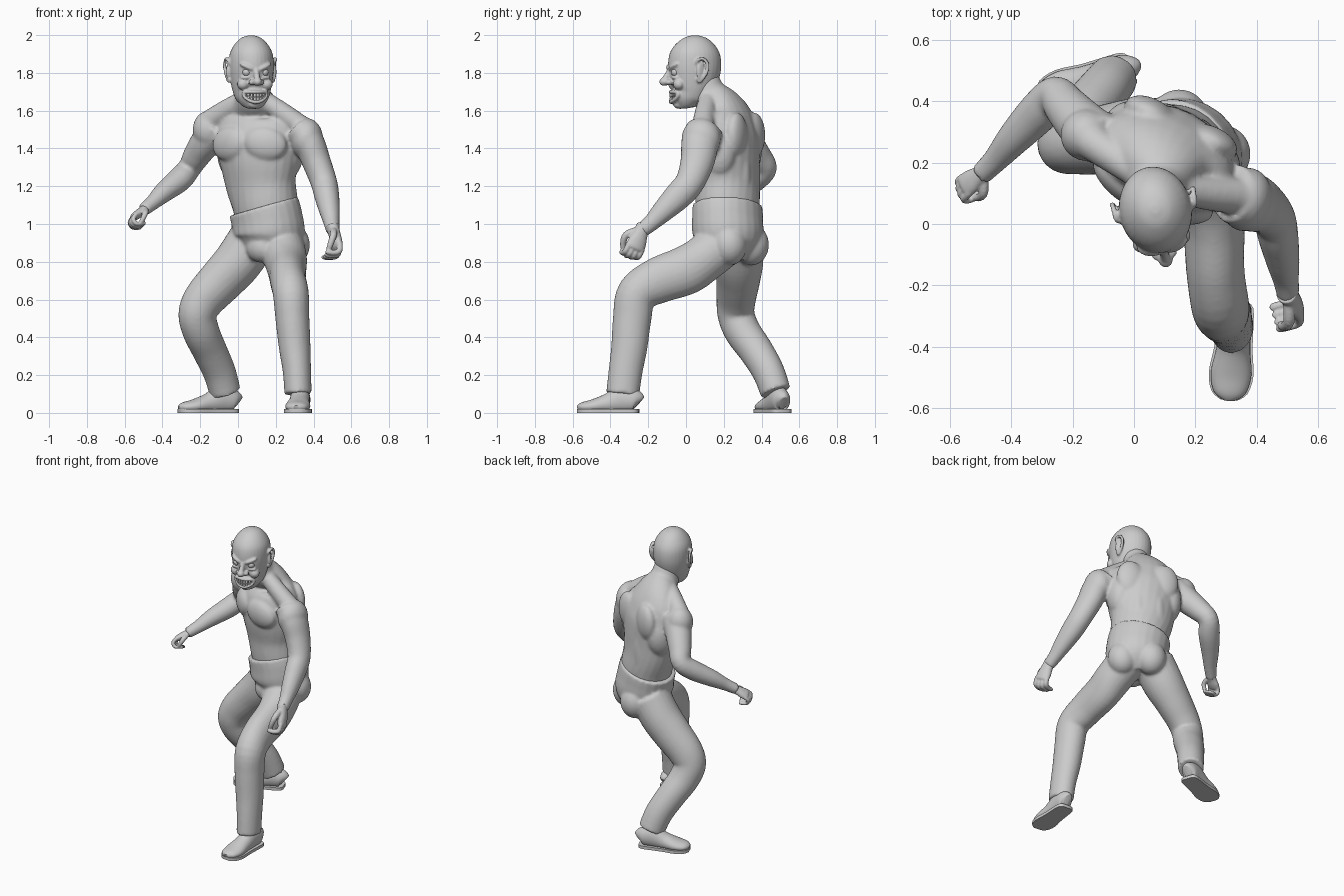
import bpy, bmesh, math
from mathutils import Vector, Matrix
from math import sin, cos, pi, radians


def spline(rows, n=5):
    """Catmull-Rom through rows of numbers."""
    p = [rows[0]] + list(rows) + [rows[-1]]
    out = []
    for i in range(1, len(p) - 2):
        for k in range(n):
            t = k / n
            out.append([0.5 * (2 * b + (c - a) * t + (2 * a - 5 * b + 4 * c - d) * t * t
                               + (3 * b - a - 3 * c + d) * t ** 3)
                        for a, b, c, d in zip(*p[i - 1:i + 3])])
    return out + [list(rows[-1])]


def tube(bm, rows, lat=None, zmin=None, sides=24, n=5):
    """Loft ellipses; row = x, y, z, half width, half depth (, yaw in degrees)."""
    rows = spline(rows, n)
    pts = [Vector(r[:3]) for r in rows]
    rings = []
    for i, r in enumerate(rows):
        t = (pts[min(i + 1, len(pts) - 1)] - pts[max(i - 1, 0)]).normalized()
        u = Vector(lat) if lat else Vector((cos(radians(r[5])), sin(radians(r[5])), 0))
        u = (u - t * u.dot(t)).normalized()
        w = t.cross(u)
        ring = []
        for k in range(sides):
            a = 2 * pi * k / sides
            v = pts[i] + u * r[3] * cos(a) + w * r[4] * sin(a)
            if zmin is not None:
                v.z = max(v.z, zmin)
            ring.append(bm.verts.new(v))
        rings.append(ring)
    for A, B in zip(rings, rings[1:]):
        for k in range(sides):
            bm.faces.new((A[k], A[(k + 1) % sides], B[(k + 1) % sides], B[k]))
    bm.faces.new(rings[0])
    bm.faces.new(rings[-1])


def blob(bm, loc, scale, yaw=0, tilt=0, roll=0):
    m = (Matrix.Translation(loc) @ Matrix.Rotation(radians(yaw), 4, 'Z') @ Matrix.Rotation(tilt, 4, 'X')
         @ Matrix.Rotation(roll, 4, 'Y') @ Matrix.Diagonal((*scale, 1)))
    bmesh.ops.create_uvsphere(bm, u_segments=24, v_segments=16, radius=1, matrix=m)


def finish(bm, name, voxel=0, smooth=4, shade=True):
    bmesh.ops.recalc_face_normals(bm, faces=bm.faces)
    for f in bm.faces:
        f.smooth = shade
    me = bpy.data.meshes.new(name)
    bm.to_mesh(me)
    bm.free()
    ob = bpy.data.objects.new(name, me)
    bpy.context.collection.objects.link(ob)
    if voxel:
        r = ob.modifiers.new("fuse", 'REMESH')
        r.mode, r.voxel_size, r.use_smooth_shade = 'VOXEL', voxel, True
        s = ob.modifiers.new("soften", 'SMOOTH')
        s.factor, s.iterations = 0.5, smooth
    return ob


def frame(cx, cy, yaw):
    """Body-local placement: sideways, forward, height."""
    a = radians(yaw)
    return lambda u, f, z: Vector((cx + u * cos(a) + f * sin(a), cy + u * sin(a) - f * cos(a), z))


# Bare upper body with neck and arms
bm = bmesh.new()
tube(bm, [(.16, .22, .98, .17, .15, -40), (.145, .22, 1.10, .182, .162, -38), (.12, .22, 1.22, .198, .16, -32),
          (.11, .21, 1.35, .222, .17, -27), (.10, .21, 1.47, .24, .165, -25), (.09, .21, 1.56, .21, .135, -24),
          (.085, .19, 1.62, .15, .105, -20), (.08, .125, 1.68, .095, .095, -10), (.075, .09, 1.76, .08, .085, 0)])
chest = frame(.105, .21, -25)
for s in (-1, 1):
    blob(bm, chest(s * .105, .13, 1.425), (.115, .05, .09), -25 + s * 18, 0, s * .2)   # pectoral
    blob(bm, chest(s * .11, -.115, 1.47), (.09, .05, .12), -25)                        # shoulder blade
    blob(bm, chest(s * .06, -.125, 1.24), (.05, .045, .2), -25)                        # lower back
    blob(bm, chest(s * .16, -.03, 1.38), (.08, .1, .14), -25)                          # side of back
tube(bm, [(.04, .15, 1.66, .05, .05, 0), (-.05, .21, 1.61, .055, .055, 0), (-.14, .27, 1.55, .06, .06, 0)], (0, 1, 0))
tube(bm, [(.13, .12, 1.66, .05, .05, 0), (.24, .10, 1.585, .055, .055, 0), (.34, .09, 1.51, .06, .06, 0)], (0, 1, 0))
blob(bm, (-.155, .29, 1.50), (.085, .085, .10), -25)
blob(bm, (.365, .08, 1.45), (.085, .105, .11), -10)
tube(bm, [(-.10, .27, 1.52, .085, .085), (-.165, .32, 1.44, .083, .083), (-.22, .38, 1.36, .072, .072),
          (-.258, .42, 1.295, .062, .062), (-.31, .365, 1.235, .068, .064), (-.39, .28, 1.17, .056, .054),
          (-.45, .21, 1.115, .042, .04), (-.50, .16, 1.075, .036, .034)], (.96, -.28, 0))
tube(bm, [(.32, .10, 1.5, .085, .1), (.375, .075, 1.43, .083, .1), (.415, .06, 1.33, .076, .09),
          (.455, .02, 1.22, .07, .078), (.47, -.04, 1.15, .066, .075), (.485, -.12, 1.07, .055, .06),
          (.495, -.18, 1.01, .043, .046), (.503, -.235, .965, .037, .04)], (1, 0, 0))
finish(bm, "upper_body", .01, 5)

# Trousers: pelvis, seat and both legs
bm = bmesh.new()
tube(bm, [(.15, .21, .83, .13, .12, -40), (.165, .22, .93, .19, .18, -40),
          (.152, .22, 1.03, .198, .18, -40), (.135, .22, 1.095, .197, .177, -39)])
blob(bm, (.125, .13, .875), (.09, .07, .08), -40)
seat = frame(.165, .225, -40)
for s in (-1, 1):
    blob(bm, seat(s * .09, -.08, .89), (.095, .095, .11), -40)
tube(bm, [(.22, .22, .92, .12, .13), (.25, .10, .82, .115, .125), (.26, 0, .755, .102, .13),
          (.265, -.15, .70, .095, .122), (.28, -.26, .63, .095, .107), (.288, -.285, .5, .09, .102),
          (.30, -.30, .35, .084, .096), (.312, -.32, .22, .075, .09), (.318, -.335, .10, .072, .088)], (1, 0, 0))
tube(bm, [(.08, .28, .92, .13, .13), (0, .28, .80, .13, .128), (-.09, .275, .70, .115, .122),
          (-.18, .265, .60, .102, .112), (-.215, .265, .52, .097, .102), (-.195, .30, .43, .095, .098),
          (-.15, .37, .33, .09, .092), (-.10, .435, .22, .084, .088), (-.068, .475, .11, .08, .084)], (.5, -.87, 0))
finish(bm, "trousers", .01, 4)


# Shoes: rounded upper on a flat sole
def shoe(name, heel, d):
    d = Vector((*d, 0)).normalized()
    lat = Vector((-d.y, d.x, 0))
    prof = [(0, .022, .05, .04), (.02, .046, .062, .06), (.09, .052, .07, .075), (.16, .056, .05, .055),
            (.24, .066, .035, .038), (.3, .052, .03, .026), (.325, .02, .025, .014)]
    bm = bmesh.new()
    tube(bm, [(*(Vector(heel) + d * t + Vector((0, 0, z))), w, h) for t, w, z, h in prof], lat, .014)
    edge = spline([(t, w + .007) for t, w, _, _ in prof], 3)
    line = [Vector(heel) + d * t + lat * w for t, w in edge] + [Vector(heel) + d * t - lat * w for t, w in edge[::-1]]
    f = bm.faces.new([bm.verts.new(p) for p in line])
    up = bmesh.ops.extrude_face_region(bm, geom=[f])['geom']
    bmesh.ops.translate(bm, vec=(0, 0, .02), verts=[v for v in up if isinstance(v, bmesh.types.BMVert)])
    ob = finish(bm, name)
    bpy.context.view_layer.objects.active = ob
    ob.select_set(True)
    bpy.ops.object.shade_smooth_by_angle(angle=radians(50))
    ob.select_set(False)


shoe("left_shoe", (.338, -.25, 0), (-.09, -1))
shoe("right_shoe", (-.005, .515, 0), (-.94, -.34))


# Hands: palm, four curled fingers and a thumb
def hand(name, wrist, d, n, size, side, curl):
    w, d = Vector(wrist), Vector(d).normalized()
    n = Vector(n)
    n = (n - d * n.dot(d)).normalized()
    s = d.cross(n) * side
    at = lambda a, b, c: w + (d * a + s * b + n * c) * size
    row = lambda p, a, b: (*p, a * size, b * size)
    bm = bmesh.new()
    tube(bm, [row(at(-.03, 0, 0), .034, .032), row(at(.02, 0, 0), .038, .028), row(at(.06, 0, .003), .047, .027),
              row(at(.095, 0, .005), .047, .022), row(at(.105, 0, .006), .035, .012)], s)
    for i in range(4):
        b, L = -.036 + .024 * i, (1, 1.1, 1.05, .85)[i]
        tube(bm, [row(at(.085, b, .002), .014, .014), row(at(.085 + .04 * L, b, .018), .015, .015),
                  row(at(.085 + .042 * L, b, .055), .013, .013),
                  row(at(.085 + (.042 - curl) * L, b, .078), .012, .012),
                  row(at(.08 + (.042 - curl) * L, b, .08), .004, .004)], s, sides=12, n=4)
    tube(bm, [row(at(.01, -.025, .01), .018, .018), row(at(.045, -.058, .03), .018, .018),
              row(at(.085, -.05, .055), .015, .015), row(at(.11, -.03, .068), .012, .012),
              row(at(.115, -.027, .07), .004, .004)], d, sides=12, n=4)
    finish(bm, name, .005, 2)


hand("left_hand", (.505, -.235, .965), (.28, -.33, -.9), (-.85, -.3, -.1), 1.08, 1, .01)
hand("right_hand", (-.495, .165, 1.075), (-.72, -.5, -.42), (.35, -.25, -.9), .85, -1, .05)

# Head with brow, nose, lips, chin and ears
HY = 11.5
face = frame(.07, .045, HY)
ring = [(.05, 1.612, .03, .03), (.05, 1.625, .055, .05), (.042, 1.66, .082, .082), (.022, 1.70, .099, .105),
        (.008, 1.76, .111, .13), (0, 1.83, .118, .142), (-.002, 1.90, .113, .134), (-.003, 1.95, .088, .104),
        (-.003, 1.985, .052, .06), (-.003, 1.999, .012, .014)]
bm = bmesh.new()
tube(bm, [(*face(0, f, z), a, b, HY) for f, z, a, b in ring], sides=32)
blob(bm, face(0, .085, 1.635), (.034, .03, .025), HY)
tube(bm, [(*face(0, .125, 1.835), .012, .012), (*face(0, .145, 1.79), .015, .016),
          (*face(0, .165, 1.755), .018, .02)], face(1, 0, 0) - face(0, 0, 0))
blob(bm, face(0, .163, 1.753), (.024, .027, .022), HY)
for s in (-1, 1):
    blob(bm, face(s * .024, .142, 1.75), (.018, .02, .015), HY)
    blob(bm, face(s * .045, .122, 1.832), (.045, .022, .014), HY + s * 20, 0, -s * .4)   # brow
    blob(bm, face(s * .055, .118, 1.775), (.028, .014, .008), HY + s * 20)               # eye bag
    blob(bm, face(s * .064, .098, 1.74), (.032, .03, .03), HY)                           # cheek
    blob(bm, face(s * .122, -.01, 1.805), (.009, .028, .05), HY + s * 20)                # ear
    tube(bm, [(*face(s * (.116 + .014 * k), f, z), .009, .009) for k, f, z in
              ((0, .012, 1.845), (1, .006, 1.87), (1.2, -.025, 1.872), (1.3, -.045, 1.84),
               (1, -.035, 1.795), (.3, -.005, 1.755), (0, .008, 1.77))],
         face(1, 0, 0) - face(0, 0, 0), sides=10)
lip = []
for k in range(17):
    a = 2 * pi * k / 16
    u = .064 * cos(a)
    lip.append((*face(u, .128 - 7 * u * u, 1.672 + .027 * sin(a) + 4 * u * u), .011, .01))
tube(bm, lip, face(0, 1, 0) - face(0, 0, 0), sides=10, n=2)
finish(bm, "head", .006, 2)

# Eyes
bm = bmesh.new()
for s in (-1, 1):
    blob(bm, face(s * .048, .113, 1.803), (.022, .022, .022), HY)
finish(bm, "eyes")

# Two rows of teeth
bm = bmesh.new()
for z, h in ((1.681, .018), (1.661, .016)):
    for k in range(8):
        u = (k - 3.5) * .0145
        m = (Matrix.Translation(face(u, .122 - 7 * u * u, z + 4 * u * u))
             @ Matrix.Rotation(radians(HY) + 12 * u, 4, 'Z') @ Matrix.Diagonal((.0125, .02, h, 1)))
        bmesh.ops.create_cube(bm, size=1, matrix=m)
finish(bm, "teeth", shade=False)
